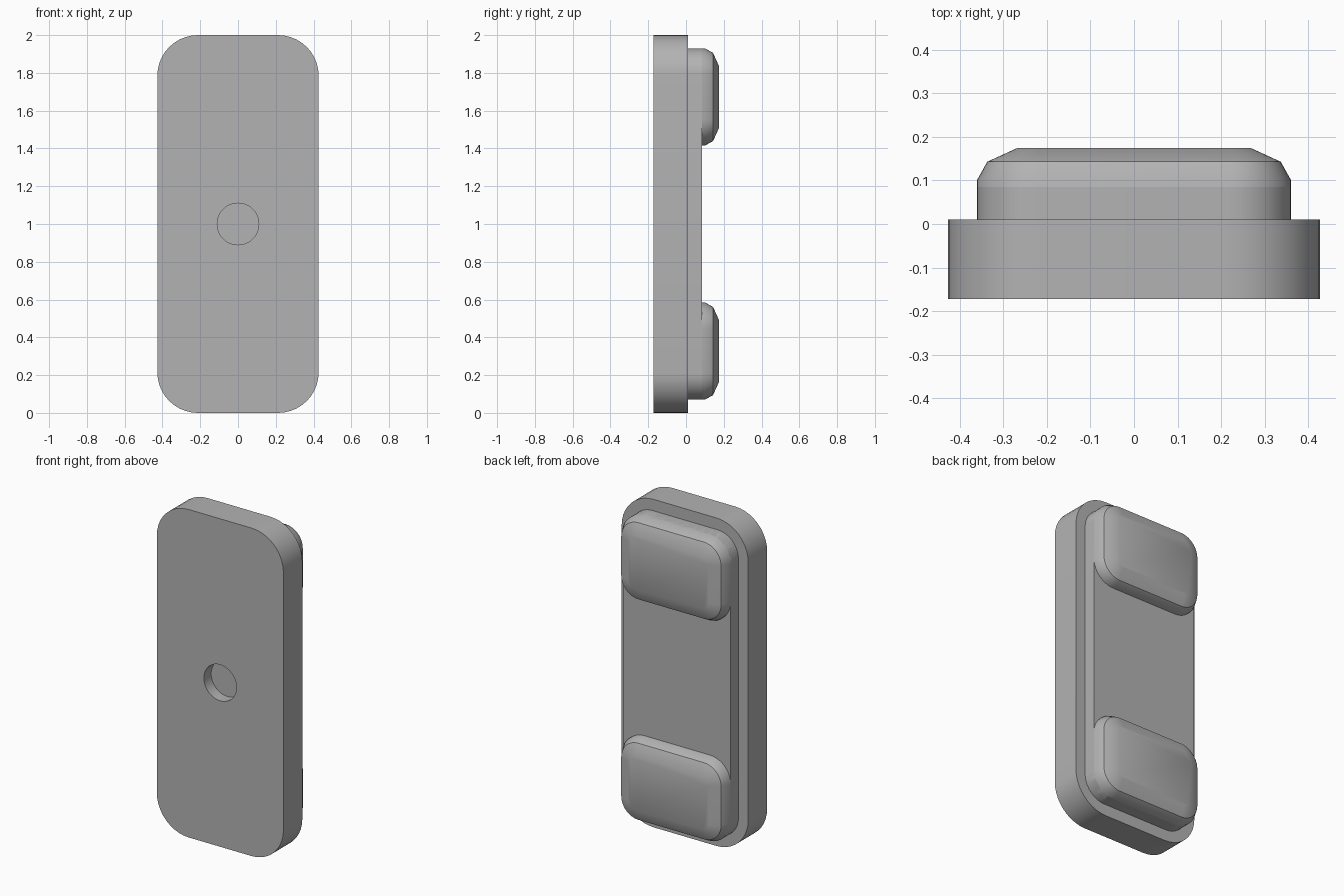
import bpy, bmesh, math

old = bpy.data.objects.get("Cube")
if old:
    bpy.data.objects.remove(old, do_unlink=True)

grey = bpy.data.materials.new("plain_grey")
colour = (0.45, 0.45, 0.45, 1)
grey.diffuse_color = colour
grey.use_nodes = True
grey.node_tree.nodes["Principled BSDF"].inputs["Base Color"].default_value = colour


def rounded_ring(bm, half_x, half_z, mid_z, radius, y, steps=10):
    """One ring of vertices around a rounded rectangle facing -y."""
    ring = []
    for corner, (sx, sz) in enumerate([(1, 1), (-1, 1), (-1, -1), (1, -1)]):
        for i in range(steps + 1):
            a = math.pi / 2 * (corner + i / steps)
            ring.append(bm.verts.new((sx * (half_x - radius) + radius * math.cos(a), y,
                                      mid_z + sz * (half_z - radius) + radius * math.sin(a))))
    return ring


def rounded_slab(name, half_x, half_z, mid_z, radius, profile):
    """Loft a rounded rectangle along y; profile holds (y, inset) pairs."""
    bm = bmesh.new()
    rings = [rounded_ring(bm, half_x - d, half_z - d, mid_z, radius - d, y)
             for y, d in profile]
    for low, high in zip(rings, rings[1:]):
        for i in range(len(low)):
            j = (i + 1) % len(low)
            bm.faces.new((low[i], low[j], high[j], high[i]))
    bm.faces.new(rings[0])
    bm.faces.new(rings[-1])
    bmesh.ops.recalc_face_normals(bm, faces=bm.faces)
    mesh = bpy.data.meshes.new(name)
    bm.to_mesh(mesh)
    bm.free()
    obj = bpy.data.objects.new(name, mesh)
    bpy.context.collection.objects.link(obj)
    mesh.materials.append(grey)
    return obj


def select_only(obj):
    bpy.ops.object.select_all(action='DESELECT')
    obj.select_set(True)
    bpy.context.view_layer.objects.active = obj


# Front plate, then the raised panel on its back
plate = rounded_slab("front_plate", 0.427, 1.0, 1.0, 0.215, [(-0.172, 0), (0.01, 0)])
panel = rounded_slab("raised_panel", 0.361, 0.93, 1.0, 0.14, [(0.01, 0), (0.085, 0)])

# Two bevelled pads, one at each end of the panel
pad_profile = [(0.01, 0), (0.1, 0), (0.143, 0.024), (0.174, 0.092)]
pads = [rounded_slab(name, 0.361, 0.2575, z, 0.14, pad_profile)
        for name, z in (("lower_pad", 0.3275), ("upper_pad", 1.6725))]

# Shallow round socket in the front
bpy.ops.mesh.primitive_cylinder_add(vertices=48, radius=0.11, depth=0.14,
                                    location=(0, -0.172, 1), rotation=(math.pi / 2, 0, 0))
cutter = bpy.context.object
cutter.name = "socket_cutter"
cutter.hide_render = True
cutter.data.materials.append(grey)
select_only(plate)
cut = plate.modifiers.new("socket", 'BOOLEAN')
cut.operation = 'DIFFERENCE'
cut.solver = 'EXACT'
cut.object = cutter
bpy.ops.object.modifier_apply(modifier=cut.name)
bpy.data.objects.remove(cutter, do_unlink=True)

# Smooth rounded walls, crisp rims
for obj in [plate, panel] + pads:
    select_only(obj)
    bpy.ops.object.shade_smooth_by_angle(angle=math.radians(30))
